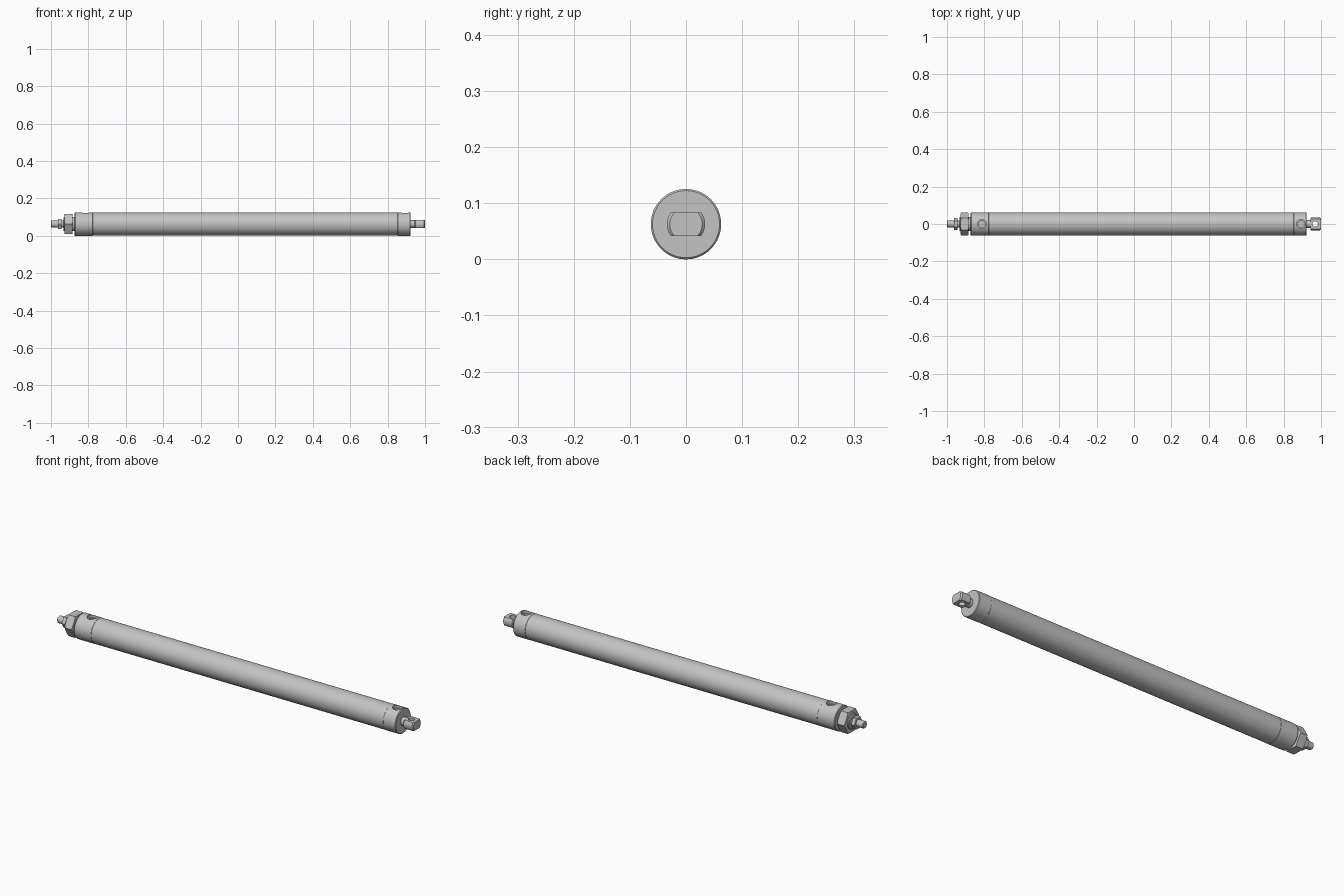
import bpy, bmesh, math
from mathutils import Matrix

cube = bpy.data.objects.get("Cube")
if cube:
    bpy.data.objects.remove(cube, do_unlink=True)

R = 0.0627          # outer radius, also the height of the axis
STEEL = (0.55, 0.55, 0.55, 1)

steel = bpy.data.materials.new("grey_steel")
steel.use_nodes = True
steel.diffuse_color = STEEL
steel.node_tree.nodes["Principled BSDF"].inputs["Base Color"].default_value = STEEL


def add_object(name, bm):
    bmesh.ops.recalc_face_normals(bm, faces=bm.faces)
    mesh = bpy.data.meshes.new(name)
    bm.to_mesh(mesh)
    bm.free()
    mesh.materials.append(steel)
    obj = bpy.data.objects.new(name, mesh)
    bpy.context.collection.objects.link(obj)
    return obj


def turned(name, profile, sides=64):
    """Solid turned about the long axis from (x, radius) pairs."""
    bm = bmesh.new()
    rings = []
    for x, r in profile:
        angles = [2 * math.pi * i / sides for i in range(sides)]
        rings.append([bm.verts.new((x, r * math.cos(a), R + r * math.sin(a))) for a in angles])
    for a, b in zip(rings, rings[1:]):
        for i in range(sides):
            j = (i + 1) % sides
            bm.faces.new((a[i], a[j], b[j], b[i]))
    bm.faces.new(rings[0])
    bm.faces.new(rings[-1])
    return add_object(name, bm)


def drill(name, x, r, low, high):
    """Upright cylinder used as a cutter."""
    bm = bmesh.new()
    bmesh.ops.create_cone(bm, cap_ends=True, segments=40, radius1=r, radius2=r, depth=high - low,
                          matrix=Matrix.Translation((x, 0, (low + high) / 2)))
    return add_object(name, bm)


def block(name, size, centre):
    bm = bmesh.new()
    bmesh.ops.create_cube(bm, size=1, matrix=Matrix.Translation(centre) @ Matrix.Diagonal((*size, 1)))
    return add_object(name, bm)


def combine(obj, tool, operation="DIFFERENCE"):
    tool.hide_render = True
    mod = obj.modifiers.new("cut", "BOOLEAN")
    mod.operation = operation
    mod.solver = "EXACT"
    mod.object = tool
    bpy.context.view_layer.objects.active = obj
    bpy.ops.object.modifier_apply(modifier=mod.name)
    bpy.data.objects.remove(tool, do_unlink=True)


def chamfered(x0, x1, r, c0, c1):
    """Cylinder profile with a chamfer at either end."""
    return [(x0, r - c0), (x0 + c0, r), (x1 - c1, r), (x1, r - c1)]


# Barrel and end caps
parts = [turned("barrel", [(-0.776, R - 0.0006), (0.854, R - 0.0006)])]
front_cap = turned("front_cap", chamfered(-0.873, -0.776, R, 0.003, 0.001))
rear_cap = turned("rear_cap", chamfered(0.854, 0.923, R, 0.001, 0.003))

# Air ports: shallow spot face with a deeper bore
for cap, x in ((front_cap, -0.813), (rear_cap, 0.892)):
    combine(cap, drill("spot_face", x, 0.024, R + 0.046, R + 0.1))
    combine(cap, drill("port_bore", x, 0.017, R + 0.018, R + 0.1))
    parts.append(cap)

# Threaded nose and piston rod
parts.append(turned("front_nose", chamfered(-0.934, -0.87, 0.038, 0.004, 0.001)))
parts.append(turned("piston_rod", chamfered(-1.0, -0.93, 0.018, 0.004, 0.001), 40))


# Hexagonal nuts with chamfered corners
def hex_nut(name, x0, x1, r):
    nut = turned(name, [(x0, r), (x1, r)], 6)
    c = r * 0.1
    slope = c * 0.5
    combine(nut, turned("nut_chamfer", [(x0, r - c), (x0 + slope, r + 0.0005),
                                        (x1 - slope, r + 0.0005), (x1, r - c)]), "INTERSECT")
    return nut


parts.append(hex_nut("mounting_nut", -0.927, -0.885, 0.0618))
parts.append(hex_nut("rod_nut", -0.962, -0.944, 0.032))

# Rear pivot: round neck and flattened lug with a pin hole
parts.append(turned("rear_neck", [(0.92, 0.021), (0.947, 0.021)], 48))
lug = turned("rear_lug", chamfered(0.944, 1.0, 0.034, 0.004, 0.005))
combine(lug, block("lug_flats", (0.2, 0.2, 0.042), (0.97, 0, R)), "INTERSECT")
combine(lug, drill("pin_hole", 0.969, 0.0145, 0, 2 * R))
parts.append(lug)

# Smooth round surfaces, crisp edges
bpy.ops.object.select_all(action="DESELECT")
for part in parts:
    part.select_set(True)
bpy.context.view_layer.objects.active = parts[0]
bpy.ops.object.shade_smooth_by_angle(angle=math.radians(25))
